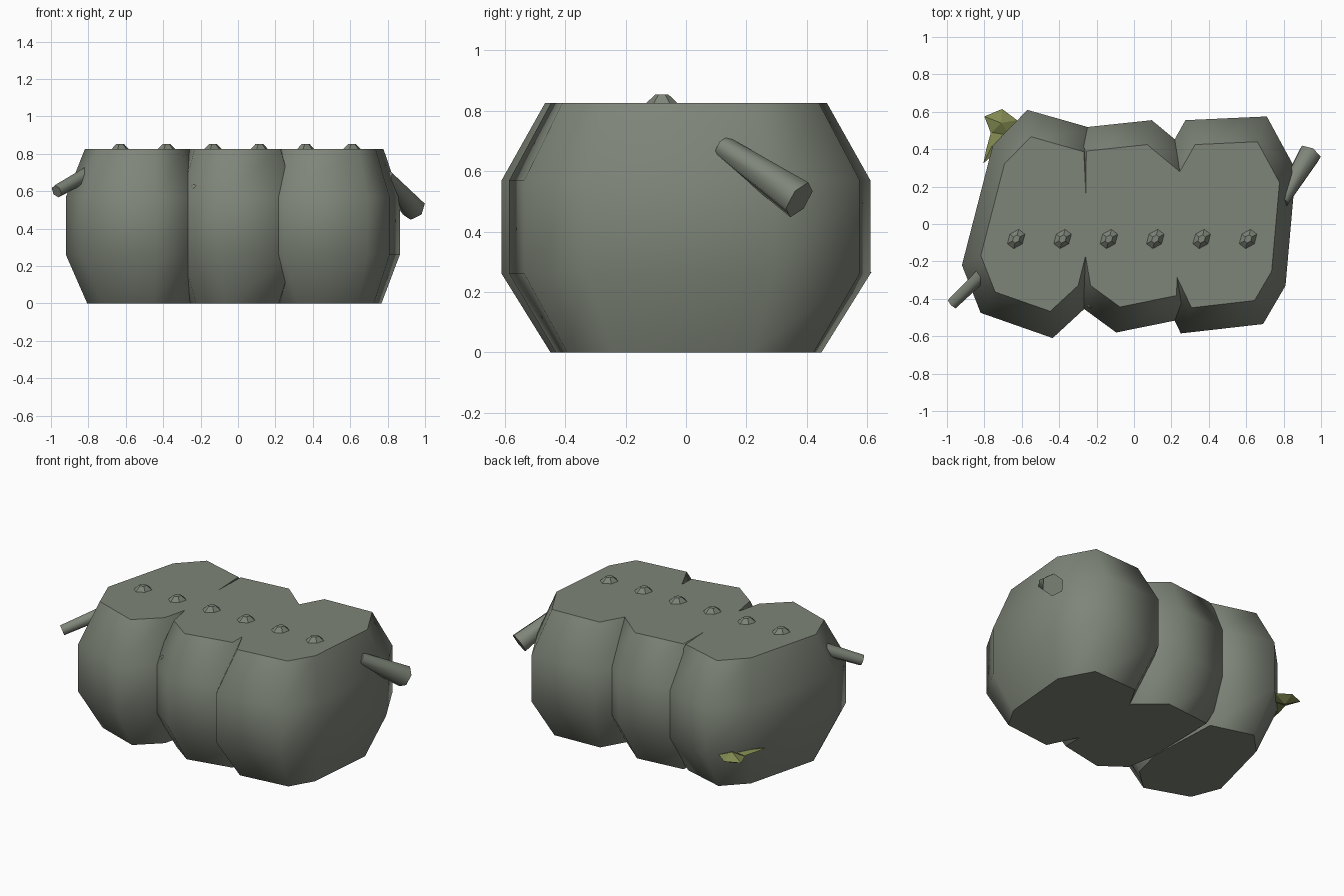
import bpy
import bmesh
import math
from mathutils import Matrix, Vector

old = bpy.data.objects.get("Cube")
if old:
    bpy.data.objects.remove(old, do_unlink=True)


def make_material(name, color):
    mat = bpy.data.materials.new(name)
    mat.use_nodes = True
    mat.diffuse_color = color
    mat.node_tree.nodes["Principled BSDF"].inputs["Base Color"].default_value = color
    return mat


STONE = make_material("grey green stone", (0.21, 0.235, 0.19, 1))
LEAF = make_material("olive leaf", (0.22, 0.25, 0.08, 1))


def finish(bm, name, mat, sharp_degrees=None):
    """Turn a bmesh into an object; edges over sharp_degrees stay sharp, none given means flat."""
    bmesh.ops.recalc_face_normals(bm, faces=bm.faces)
    if sharp_degrees is not None:
        for face in bm.faces:
            face.smooth = True
        for edge in bm.edges:
            if edge.calc_face_angle(0) > math.radians(sharp_degrees):
                edge.smooth = False
    mesh = bpy.data.meshes.new(name)
    bm.to_mesh(mesh)
    bm.free()
    mesh.materials.append(mat)
    obj = bpy.data.objects.new(name, mesh)
    bpy.context.collection.objects.link(obj)
    return obj


def lobe(name, center_x, outline):
    """Barrel-like boulder: one plan outline, drawn in towards flat top and bottom."""
    bm = bmesh.new()
    rings = []
    for z, scale in ((0, 0.735), (0.26, 1), (0.57, 1), (0.825, 0.765)):
        rings.append([bm.verts.new((center_x + (x - center_x) * scale, y * scale, z))
                      for x, y in outline])
    count = len(outline)
    for low, high in zip(rings, rings[1:]):
        for i in range(count):
            j = (i + 1) % count
            bm.faces.new((low[i], low[j], high[j], high[i]))
    caps = [bm.faces.new(rings[0][::-1]), bm.faces.new(rings[-1])]
    for face in bm.faces:
        face.smooth = face not in caps
    for cap in caps:
        for edge in cap.edges:
            edge.smooth = False
    return finish(bm, name, STONE)


def stub(name, start, end, start_radius, end_radius):
    """Six-sided tapered branch between two points."""
    start, end = Vector(start), Vector(end)
    axis = end - start
    turn = axis.to_track_quat("Z", "Y").to_matrix().to_4x4()
    bm = bmesh.new()
    bmesh.ops.create_cone(bm, cap_ends=True, segments=6, radius1=start_radius,
                          radius2=end_radius, depth=axis.length,
                          matrix=Matrix.Translation((start + end) / 2) @ turn)
    return finish(bm, name, STONE, 65)


# Three boulders grown into each other
lobe("right_lobe", -0.49, [
    (-0.92, -0.22), (-0.82, -0.475), (-0.435, -0.61), (-0.24, -0.43), (-0.17, -0.15),
    (-0.2, 0.505), (-0.57, 0.61), (-0.755, 0.42)])
lobe("middle_lobe", -0.01, [
    (-0.34, -0.2), (-0.3, -0.43), (-0.095, -0.58), (0.3, -0.5),
    (0.33, 0.36), (0.095, 0.555), (-0.33, 0.51)])
lobe("left_lobe", 0.495, [
    (0.1, -0.27), (0.25, -0.585), (0.69, -0.535), (0.81, -0.33),
    (0.865, 0.29), (0.71, 0.575), (0.275, 0.555), (0.12, 0.28)])

# Branch stubs at the two ends
stub("left_branch", (0.79, 0.12, 0.68), (0.94, 0.375, 0.505), 0.04, 0.067)
stub("right_branch", (-0.79, -0.25, 0.7), (-0.97, -0.425, 0.6), 0.042, 0.035)

# Row of faceted studs along the top
for i in range(6):
    bm = bmesh.new()
    bmesh.ops.create_cone(
        bm, cap_ends=True, segments=6, radius1=0.064, radius2=0.024, depth=0.035,
        matrix=Matrix.Translation((-0.63 + i * 0.248, -0.08, 0.836))
        @ Matrix.Rotation(math.radians(52), 4, "Z") @ Matrix.Diagonal((1, 0.75, 1, 1)))
    finish(bm, "top_stud_%d" % (i + 1), STONE)

# Small knob in the front crease
bm = bmesh.new()
bmesh.ops.create_icosphere(bm, subdivisions=1, radius=0.023,
                           matrix=Matrix.Translation((-0.232, -0.43, 0.62)))
finish(bm, "crease_knob", STONE, 60)


def leaf(name, outline, z, thickness):
    """Faceted leaf: flat outline rising to a ridge point above and below."""
    bm = bmesh.new()
    rim = [bm.verts.new((x, y, z)) for x, y in outline]
    middle = sum((v.co for v in rim), Vector()) / len(rim)
    for side in (-1, 1):
        tip = bm.verts.new(middle + Vector((0, 0, side * thickness)))
        for a, b in zip(rim, rim[1:] + rim[:1]):
            bm.faces.new((a, b, tip))
    return finish(bm, name, LEAF)


# Sprout at the back corner
leaf("sprout_head", [(-0.8, 0.575), (-0.705, 0.615), (-0.625, 0.555),
                     (-0.66, 0.47), (-0.765, 0.485)], 0.265, 0.035)
leaf("sprout_tail", [(-0.765, 0.49), (-0.7, 0.48), (-0.74, 0.38),
                     (-0.805, 0.325), (-0.79, 0.4)], 0.27, 0.012)
